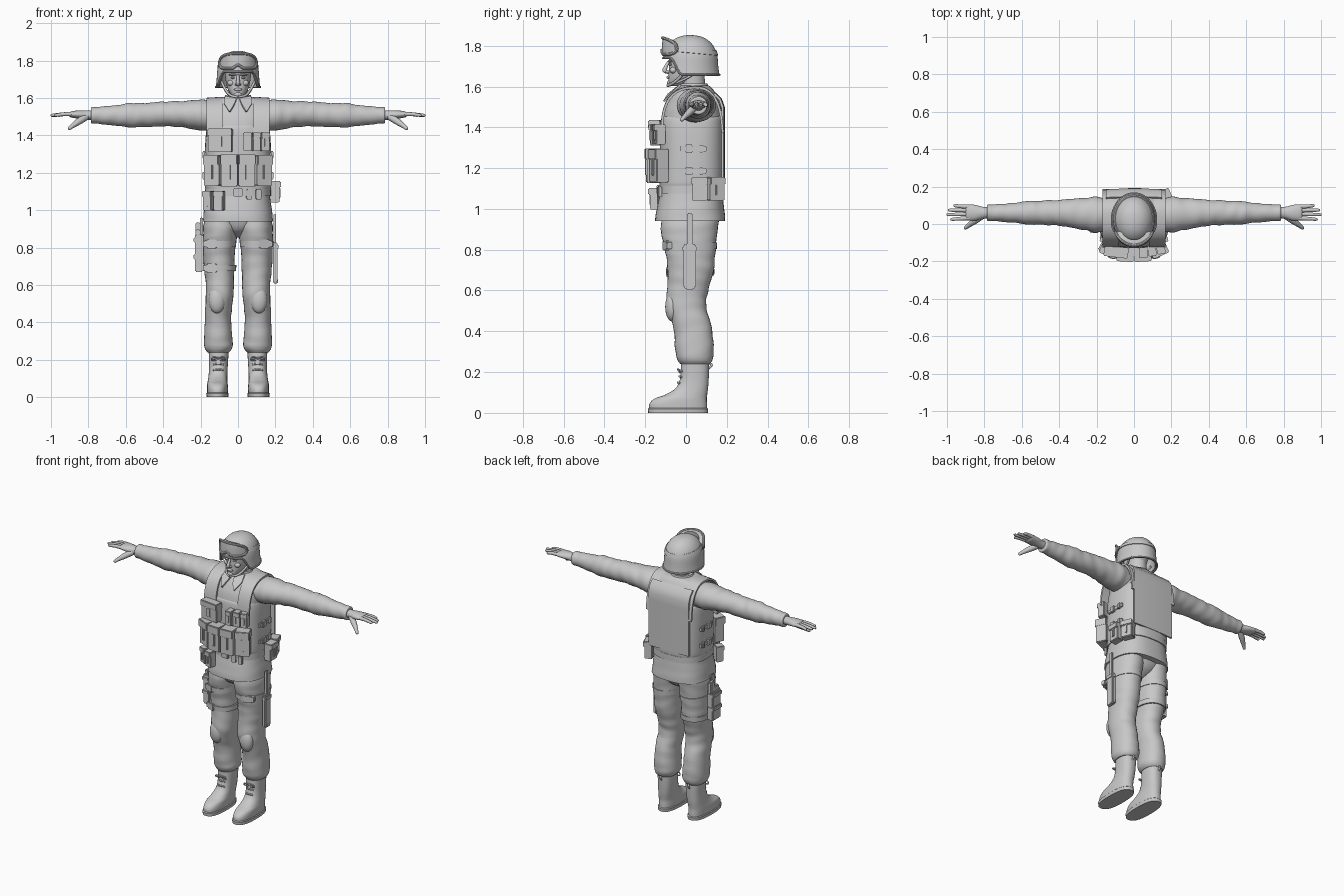
import bpy, bmesh, math
from mathutils import Vector, Matrix

grey = bpy.data.materials.new("plain_grey")
grey.diffuse_color = (0.58, 0.58, 0.58, 1)


def finish(name, bm, angle=40):
    bmesh.ops.remove_doubles(bm, verts=bm.verts, dist=0.0002)
    bmesh.ops.recalc_face_normals(bm, faces=bm.faces)
    me = bpy.data.meshes.new(name)
    bm.to_mesh(me)
    bm.free()
    ob = bpy.data.objects.new(name, me)
    me.materials.append(grey)
    bpy.context.collection.objects.link(ob)
    bpy.ops.object.select_all(action='DESELECT')
    ob.select_set(True)
    bpy.context.view_layer.objects.active = ob
    bpy.ops.object.shade_smooth_by_angle(angle=math.radians(angle))
    return ob


def spline(rows, sub):
    """Catmull-Rom through tuples of numbers."""
    out = []
    for i in range(len(rows) - 1):
        p = [rows[max(0, min(len(rows) - 1, i + k))] for k in (-1, 0, 1, 2)]
        for j in range(sub):
            t = j / sub
            out.append([0.5 * (2 * b + (c - a) * t + (2 * a - 5 * b + 4 * c - d) * t * t
                        + (3 * b - a - 3 * c + d) * t ** 3) for a, b, c, d in zip(*p)])
    return out + [list(rows[-1])]


def skin(bm, rings, cap=True):
    vs = [[bm.verts.new(p) for p in r] for r in rings]
    n = len(vs[0])
    for a, b in zip(vs, vs[1:]):
        for i in range(n):
            bm.faces.new((a[i], a[(i + 1) % n], b[(i + 1) % n], b[i]))
    if cap:
        bm.faces.new(vs[0])
        bm.faces.new(vs[-1])


def loft(name, rows, axis='z', n=32, p=2.0, sub=4, wave=0.0, side=1):
    """Rows hold position along the axis, two centres, two radii."""
    bm, rings = bmesh.new(), []
    for h, c1, c2, r1, r2 in spline(rows, sub):
        ring = []
        for k in range(n):
            a = 2 * math.pi * k / n
            w = 1 + wave * math.sin(h * 75 + 2 * math.sin(a + h * 9)) * math.cos(a - h * 14)
            u, v = math.cos(a), math.sin(a)
            u = c1 + r1 * w * math.copysign(abs(u) ** (2 / p), u)
            v = c2 + r2 * w * math.copysign(abs(v) ** (2 / p), v)
            q = (u, v, h) if axis == 'z' else (h, u, v)
            ring.append((q[0] * side, q[1], q[2]))
        rings.append(ring)
    skin(bm, rings)
    return finish(name, bm)


def boxes(name, loc, parts, rz=0.0, bevel=0.006):
    """Rounded boxes (offset, size) sharing a place and a turn about z."""
    bm = bmesh.new()
    for off, size in parts:
        bmesh.ops.create_cube(bm, size=1, matrix=Matrix.Translation(off) @ Matrix.Diagonal((*size, 1)))
    bmesh.ops.bevel(bm, geom=bm.edges[:], offset=bevel, segments=2, affect='EDGES')
    bm.transform(Matrix.Translation(loc) @ Matrix.Rotation(rz, 4, 'Z'))
    return finish(name, bm)


def pouch(name, loc, w, d, h, rz=0.0):
    f = h * 0.32
    boxes(name, loc, [((0, 0, 0), (w, d, h)), ((0, -0.004, h / 2 - f / 2), (w * 1.04, d + 0.008, f)),
                      ((0, -d / 2, -h * 0.05), (w * 0.25, 0.014, h * 0.5))], rz, 0.004)


def tube(name, pts, radii, sub=4, n=10, closed=False):
    pts = [Vector(q) for q in (pts if closed else spline(pts, sub))]
    rr = [r[0] for r in spline([(r,) for r in radii], sub)] if len(radii) > 1 else radii * len(pts)
    rings = []
    for i, q in enumerate(pts):
        nx = pts[(i + 1) % len(pts)] if closed else pts[min(i + 1, len(pts) - 1)]
        pv = pts[i - 1] if closed else pts[max(i - 1, 0)]
        d = (nx - pv).normalized()
        s = d.cross(Vector((0, 1, 0)) if abs(d.y) < 0.9 else Vector((0, 0, 1))).normalized()
        t = d.cross(s)
        rings.append([q + rr[i] * (math.cos(a) * s + math.sin(a) * t)
                      for a in (2 * math.pi * k / n for k in range(n))])
    bm = bmesh.new()
    skin(bm, rings + rings[:1] if closed else rings, not closed)
    return finish(name, bm)


def ball(name, loc, r):
    bm = bmesh.new()
    bmesh.ops.create_uvsphere(bm, u_segments=20, v_segments=12, radius=1,
                              matrix=Matrix.Translation(loc) @ Matrix.Diagonal((*r, 1)))
    return finish(name, bm, 80)


def sheet(name, grid, thick):
    """Grid of points given thickness."""
    bm = bmesh.new()
    vs = [[bm.verts.new(q) for q in row] for row in grid]
    for a, b in zip(vs, vs[1:]):
        for i in range(len(a) - 1):
            bm.faces.new((a[i], a[i + 1], b[i + 1], b[i]))
    bmesh.ops.remove_doubles(bm, verts=bm.verts, dist=0.0003)
    bmesh.ops.recalc_face_normals(bm, faces=bm.faces)
    bmesh.ops.solidify(bm, geom=bm.faces[:], thickness=thick)
    return finish(name, bm)


# Jacket, vest, belt and hips
loft("jacket", [(.94, 0, .02, .188, .172), (1.0, 0, .022, .182, .166), (1.1, 0, .027, .168, .152),
                (1.3, 0, .028, .166, .15), (1.45, 0, .03, .166, .147), (1.53, 0, .037, .166, .128),
                (1.575, 0, .04, .158, .1), (1.595, 0, .042, .125, .082), (1.605, 0, .042, .07, .07)],
     p=2.6, n=48, wave=.008)
loft("vest", [(1.115, 0, .027, .172, .157), (1.13, 0, .028, .177, .159), (1.25, 0, .03, .178, .158),
              (1.38, 0, .03, .174, .157), (1.44, 0, .031, .166, .153), (1.455, 0, .031, .155, .145)], p=2.7, n=48)
loft("belt", [(1.075, 0, .027, .176, .16), (1.115, 0, .027, .175, .16)], p=2.6, n=48, sub=1)
loft("hips", [(.855, 0, .02, .025, .05), (.9, 0, .02, .1, .115), (.98, 0, .025, .175, .145)], p=2.3)
strap = spline([(-.125, 1.4), (-.115, 1.48), (-.085, 1.55), (-.03, 1.592), (.04, 1.605), (.1, 1.595),
                (.15, 1.545), (.176, 1.47), (.186, 1.38)], 3)
for s in (1, -1):
    sheet("shoulder_strap", [[(s * x, y, z - .06 * max(0, x - .1)) for x in (.08, .11, .14, .168)]
                             for y, z in strap], .012)
sheet("back_panel", [[(x, .19 - .22 * abs(x) ** 2 - 2.2 * max(0, z - 1.5) ** 2 * 4, z) for x in
                      (-.15, -.1, -.05, 0, .05, .1, .15)] for z in (1.14, 1.25, 1.35, 1.45, 1.5, 1.54, 1.57)], .012)

# Collar with two folded points
loft("collar", [(1.56, 0, .04, .09, .085), (1.59, 0, .038, .078, .075), (1.615, 0, .037, .068, .068)])
for s in (1, -1):
    sheet("collar_point", [[(s * .008, -.05, 1.597), (s * .07, -.03, 1.612)],
                           [(s * .022, -.09, 1.565), (s * .075, -.07, 1.572)],
                           [(s * .043, -.112, 1.53), (s * .048, -.112, 1.53)]], .01)

# Chest and waist pouches
pouch("map_pouch", (-.095, -.145, 1.373), .125, .05, .125, -.12)
for i in range(3):
    pouch("small_magazine_pouch", (.05 + .046 * i, -.15 + .011 * i, 1.366), .043, .05, .1, .12 * i)
for s in (1, -1):
    pouch("inner_front_pouch", (s * .046, -.158, 1.212), .088, .07, .17, s * .06)
    pouch("outer_front_pouch", (s * .131, -.132, 1.212), .088, .065, .165, s * .42)
    for z in (1.185, 1.295):
        boxes("side_strap", (s * .176, .035, z), [((0, 0, 0), (.014, .13, .026)),
              ((s * .005, -.02, 0), (.02, .034, .04)), ((s * .005, .04, 0), (.018, .02, .036))], 0, .003)
for x, r in ((-.155, -.5), (-.1, -.25)):
    pouch("belt_pouch", (x, -.15 + (-.1 - x) * .5, 1.05), .052, .045, .105, r)
boxes("belt_buckle", (0, -.137, 1.095), [((0, 0, 0), (.05, .016, .045))], 0, .004)
for x in (.06, .11):
    boxes("belt_keeper", (x, -.13, 1.085), [((0, 0, 0), (.03, .02, .055))], .2, .004)
for y in (.067, .145):
    pouch("hip_pouch", (.196 - (y - .067) * .35, y, 1.098), .076, .05, .115, math.pi / 2 + (y - .067) * 5)

# Head and face
loft("neck", [(1.54, 0, .045, .062, .065), (1.6, 0, .035, .054, .06), (1.68, 0, .03, .055, .06)])
loft("head", [(1.603, 0, -.052, .022, .03), (1.618, 0, -.033, .038, .053), (1.65, 0, -.01, .056, .076),
              (1.7, 0, .008, .067, .091), (1.76, 0, .02, .072, .102), (1.8, 0, .02, .06, .085)], p=2.2)
tube("nose", [(0, -.085, 1.722), (0, -.098, 1.698), (0, -.104, 1.678), (0, -.084, 1.668)],
     [.007, .009, .012, .007])
ball("lips", (0, -.086, 1.645), (.021, .01, .008))
ball("chin", (0, -.079, 1.618), (.02, .014, .014))
for s in (1, -1):
    ball("brow", (s * .028, -.078, 1.724), (.023, .012, .006))
    ball("eye", (s * .028, -.076, 1.708), (.012, .009, .006))
    ball("nostril", (s * .01, -.09, 1.672), (.007, .01, .007))
    ball("cheek", (s * .038, -.062, 1.68), (.02, .018, .016))
    tube("chin_strap", [(s * .09, 0, 1.69), (s * .07, -.025, 1.65), (s * .043, -.065, 1.615), (0, -.09, 1.604)], [.007])
    tube("rear_chin_strap", [(s * .085, .06, 1.68), (s * .07, .01, 1.645), (s * .05, -.05, 1.617)], [.006])


# Helmet with low sides and back
def dome(a, z, grow=0.0):
    f = (max(0, 1 - ((z - 1.71) / .142) ** 2.3)) ** (1 / 2.3) if z > 1.71 else 1 + .9 * (1.71 - z)
    return (math.cos(a) * (.113 * f + grow), .022 + math.sin(a) * (.135 * f + grow), z)


def rim(a):
    t = max(0, min(1, (-math.sin(a) - .3) / .45))
    return 1.658 + .082 * t * t * (3 - 2 * t)


angles = [2 * math.pi * k / 64 for k in range(65)]
sheet("helmet", [[dome(a, rim(a) + (1.852 - rim(a)) * math.sin(t / 14 * math.pi / 2)) for a in angles]
                 for t in range(15)], .012)
tube("helmet_rim", [dome(a, rim(a)) for a in angles[:-1]], [.006], n=8, closed=True)
sheet("goggle_strap", [[dome(a, z - .012 * math.sin(a), .004) for a in angles] for z in (1.765, 1.778, 1.79)], .006)


# Goggles wrapped round the helmet front
def lens(u, v):
    h = .04 * (1 - abs(u) ** 3.5) ** .5
    z = 1.798 + v * h + (.02 * max(0, 1 - abs(u) * 4) if v < 0 else 0) * -v - .012 * u * u
    a = -math.pi / 2 + u * 1.08
    return (math.cos(a) * .112, .02 + math.sin(a) * (.138 - .1 * max(0, z - 1.8)), z)


us = [math.sin(math.pi / 2 * i / 12) for i in range(-12, 13)]
sheet("goggle_lens", [[lens(u, v) for u in us] for v in (-1, -.5, 0, .5, 1)], .03)
tube("goggle_frame", [lens(u, 1) for u in us] + [lens(u, -1) for u in us[-2:0:-1]], [.008], n=8, closed=True)

for s in (1, -1):
    # Sleeves
    loft("sleeve", [(.1, .042, 1.505, .085, .08), (.2, .05, 1.508, .094, .082), (.3, .055, 1.513, .081, .07),
                    (.4, .06, 1.514, .069, .066), (.5, .06, 1.508, .064, .064), (.57, .06, 1.508, .062, .065),
                    (.65, .06, 1.506, .052, .055), (.74, .06, 1.507, .045, .046), (.782, .06, 1.507, .043, .043),
                    (.786, .06, 1.507, .03, .028)], axis='x', sub=6, wave=.035, side=s)
    # Hands
    loft("palm", [(.76, .06, 1.507, .028, .026), (.81, .06, 1.508, .032, .025), (.85, .06, 1.511, .042, .022),
                  (.89, .062, 1.512, .043, .017), (.9, .062, 1.512, .036, .01)], axis='x', n=20, side=s)
    for y0, y1, x1 in ((.032, .025, .98), (.053, .05, 1.0), (.073, .074, .992), (.092, .098, .965)):
        tube("finger", [(s * .875, y0, 1.513), (s * .93, (y0 + y1) / 2, 1.513), (s * (x1 - .006), y1, 1.507),
                        (s * x1, y1, 1.506)], [.012, .0105, .008, .003])
    tube("thumb", [(s * .81, .045, 1.5), (s * .85, .018, 1.475), (s * .885, -.008, 1.45), (s * .902, -.022, 1.436),
                   (s * .905, -.025, 1.433)], [.018, .018, .012, .009, .003])
    # Trousers
    loft("trouser_leg", [(.99, .09, .028, .08, .14), (.9, .094, .016, .092, .14), (.8, .1, .021, .086, .124),
                         (.7, .101, .023, .081, .113), (.6, .097, .008, .075, .101), (.52, .1, .003, .073, .096),
                         (.42, .107, .032, .07, .094), (.3, .105, .042, .076, .094), (.26, .105, .044, .073, .085),
                         (.24, .106, .044, .058, .072)], p=2.2, sub=6, wave=.02, side=s)
    ball("knee_pad", (s * .112, -.068, .52), (.045, .034, .072))
    # Boots
    loft("boot", [(.015, .11, -.038, .055, .142), (.045, .11, -.038, .056, .141), (.07, .11, -.026, .055, .128),
                  (.09, .109, .002, .052, .102), (.12, .107, .028, .05, .08), (.16, .105, .04, .05, .071),
                  (.21, .104, .044, .052, .069), (.27, .104, .045, .053, .069)], p=2.4, side=s)
    loft("sole", [(0, .11, -.039, .058, .146), (.02, .11, -.039, .06, .148), (.024, .11, -.039, .056, .143)],
         p=2.5, sub=1, side=s)
    for z, y in ((.205, -.027), (.175, -.032), (.145, -.04)):
        tube("boot_lace", [(s * .078, y + .012, z), (s * .105, y, z + .004), (s * .132, y + .012, z)], [.005])
    for e in (1, -1):
        tube("lace_bow", [(s * .105, -.028, .205), (s * .105 + e * .025, -.04, .215), (s * .105 + e * .036, -.032, .2),
                          (s * .105 + e * .01, -.03, .198)], [.004])
    tube("boot_pull_tab", [(s * .104, .108, .215), (s * .104, .126, .235), (s * .104, .11, .245)], [.006])

    # Thigh straps with buckles
    for z, cy, ry in ((.82, .02, .131), (.69, .022, .116))[:1 if s > 0 else 2]:
        loft("thigh_strap", [(z - .016, .1, cy, .09, ry), (z + .016, .1, cy, .091, ry + .002)], p=2.2, sub=1, side=s)
        boxes("strap_buckle", (s * .14, cy - ry * .9, z), [((0, 0, 0), (.055, .018, .048)),
              ((s * .03, .004, 0), (.03, .026, .034))], s * .35, .004)

# Sidearm holster on the right thigh
boxes("holster", (-.208, .0, .77), [((0, 0, 0), (.045, .085, .2)), ((.012, 0, .13), (.016, .04, .13)),
      ((-.006, 0, -.02), (.05, .095, .03)), ((-.006, 0, .07), (.05, .095, .028))], 0, .006)
boxes("sidearm_grip", (-.214, .035, .895), [((0, 0, 0), (.028, .045, .08)), ((0, -.03, -.015), (.026, .07, .032))],
      0, .006)

# Knife sheath on the left thigh
boxes("knife_sheath", (.199, .018, .72), [((0, 0, 0), (.026, .062, .215)), ((.003, 0, .085), (.03, .068, .03)),
      ((.002, 0, -.1), (.024, .045, .03))], 0, .006)
boxes("sheath_hanger", (.197, .018, .9), [((0, 0, 0), (.014, .026, .16))], 0, .004)
